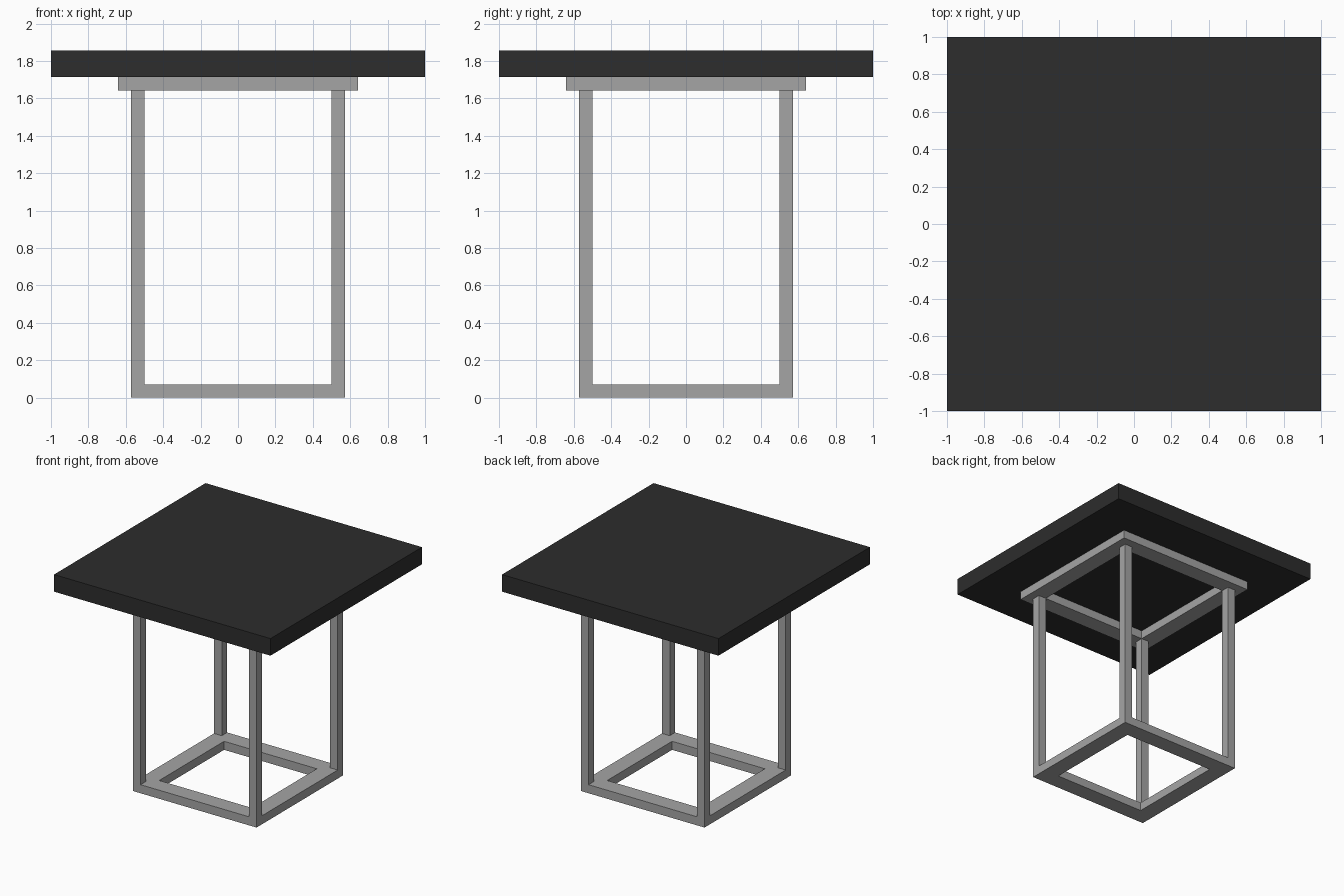
import bpy, bmesh

cube = bpy.data.objects.get("Cube")
if cube:
    bpy.data.objects.remove(cube, do_unlink=True)

U = 1 / 14  # tube thickness, the module for every size


def material(name, value):
    mat = bpy.data.materials.new(name)
    mat.use_nodes = True
    colour = (value, value, value, 1)
    mat.diffuse_color = colour
    bsdf = mat.node_tree.nodes["Principled BSDF"]
    bsdf.inputs["Base Color"].default_value = colour
    bsdf.inputs["Roughness"].default_value = 0.6
    return mat


def finish(name, bm, mat):
    bmesh.ops.recalc_face_normals(bm, faces=bm.faces)
    mesh = bpy.data.meshes.new(name)
    bm.to_mesh(mesh)
    bm.free()
    mesh.materials.append(mat)
    obj = bpy.data.objects.new(name, mesh)
    bpy.context.collection.objects.link(obj)
    return obj


def box(name, centre, size, mat):
    bm = bmesh.new()
    bmesh.ops.create_cube(bm, size=1)
    bmesh.ops.scale(bm, vec=size, verts=bm.verts)
    bmesh.ops.translate(bm, vec=centre, verts=bm.verts)
    return finish(name, bm, mat)


def square_frame(name, outer, inner, z, height, mat):
    """Square ring with half-widths outer and inner, raised from z."""
    bm = bmesh.new()
    corners = [(-1, -1), (1, -1), (1, 1), (-1, 1)]
    rings = [[bm.verts.new((x * r, y * r, z)) for x, y in corners] for r in (outer, inner)]
    for i in range(4):
        j = (i + 1) % 4
        bm.faces.new((rings[0][i], rings[0][j], rings[1][j], rings[1][i]))
    result = bmesh.ops.extrude_face_region(bm, geom=bm.faces[:], use_keep_orig=True)
    top = [v for v in result["geom"] if isinstance(v, bmesh.types.BMVert)]
    bmesh.ops.translate(bm, vec=(0, 0, height), verts=top)
    return finish(name, bm, mat)


black = material("black_top", 0.026)
steel = material("grey_metal", 0.376)

# Slab and the two flat frames
box("table_top", (0, 0, 25 * U), (2, 2, 2 * U), black)
square_frame("top_frame", 9 * U, 7 * U, 23 * U, U, steel)
square_frame("base_frame", 8 * U, 6 * U, 0, U, steel)

# Legs flush with the outer corners of the base
for side, sx in (("right", -1), ("left", 1)):
    for end, sy in (("front", -1), ("back", 1)):
        box(f"{end}_{side}_leg", (sx * 7.5 * U, sy * 7.5 * U, 12 * U), (U, U, 22 * U), steel)
